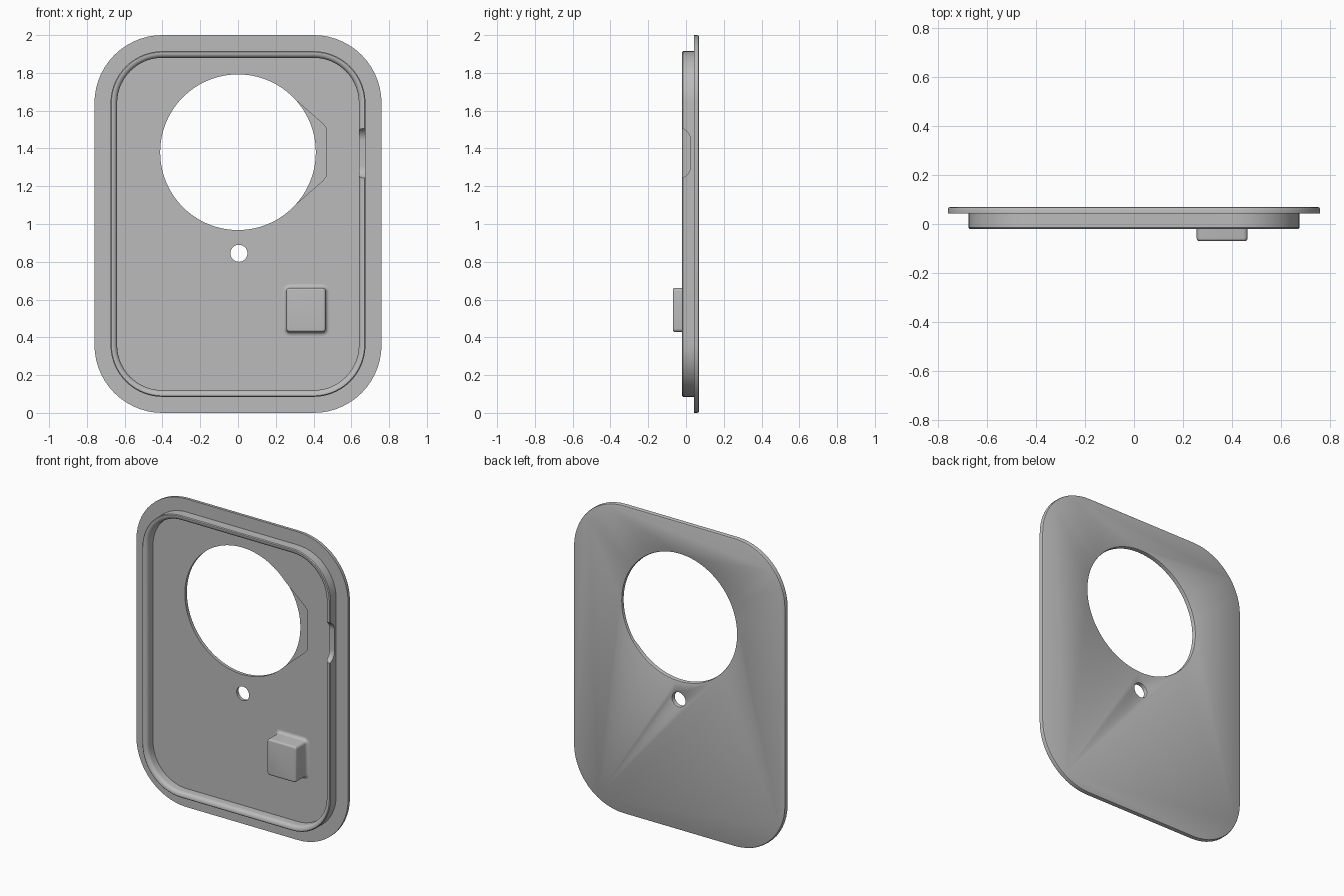
import bpy, bmesh, math
from mathutils import Vector

if "Cube" in bpy.data.objects:
    bpy.data.objects.remove(bpy.data.objects["Cube"], do_unlink=True)

grey = bpy.data.materials.new("plain grey")
grey.use_nodes = True
colour = (0.5, 0.5, 0.5, 1)
grey.diffuse_color = colour
grey.node_tree.nodes["Principled BSDF"].inputs["Base Color"].default_value = colour

FLOOR = 0.043   # front face of the plate
BACK = 0.07     # back face of the plate


def rounded_rect(hw, hh, r, steps=14):
    """Outline points (u, v) of a rounded rectangle about the origin."""
    pts = []
    for q, (su, sv) in enumerate([(1, 1), (-1, 1), (-1, -1), (1, -1)]):
        for i in range(steps + 1):
            a = math.pi / 2 * (q + i / steps)
            pts.append((su * (hw - r) + r * math.cos(a), sv * (hh - r) + r * math.sin(a)))
    return pts


def circle(r, n=96):
    return [(r * math.cos(math.tau * i / n), r * math.sin(math.tau * i / n)) for i in range(n)]


def loft(name, rings):
    """Skin a list of point rings into a closed solid."""
    bm = bmesh.new()
    loops = [[bm.verts.new(p) for p in ring] for ring in rings]
    for a, b in zip(loops, loops[1:]):
        for i in range(len(a)):
            j = (i + 1) % len(a)
            bm.faces.new((a[i], a[j], b[j], b[i]))
    bm.faces.new(loops[0])
    bm.faces.new(loops[-1])
    bmesh.ops.recalc_face_normals(bm, faces=bm.faces)
    mesh = bpy.data.meshes.new(name)
    bm.to_mesh(mesh)
    bm.free()
    mesh.materials.append(grey)
    obj = bpy.data.objects.new(name, mesh)
    bpy.context.collection.objects.link(obj)
    return obj


def at(outline, y, x=0, z=0):
    """Place an outline facing the front at depth y."""
    return [Vector((x + u, y, z + v)) for u, v in outline]


def select(obj):
    bpy.ops.object.select_all(action="DESELECT")
    obj.select_set(True)
    bpy.context.view_layer.objects.active = obj


def cut(obj, cutter):
    mod = obj.modifiers.new("cut", "BOOLEAN")
    mod.operation = "DIFFERENCE"
    mod.solver = "EXACT"
    mod.object = cutter
    select(obj)
    bpy.ops.object.modifier_apply(modifier=mod.name)
    bpy.data.objects.remove(cutter, do_unlink=True)


# Plate with raised rim: half width and depth of each section
section = [(0.75, BACK), (0.757, 0.067), (0.76, 0.06), (0.76, FLOOR),
           (0.675, FLOOR), (0.675, -0.015), (0.67, -0.02)]
lip = 0.025
for i in range(7):
    a = math.pi / 2 * i / 6
    section.append((0.64 + lip * (1 - math.sin(a)), -0.02 + lip * (1 - math.cos(a))))
section.append((0.64, FLOOR))
plate = loft("plate_with_rim",
             [at(rounded_rect(w, w + 0.24, w - 0.4), y, z=1) for w, y in section])

# Shallow pocket beside the large opening
half = [(0, 0.41), (0.29, 0.29), (0.45, 0.15), (0.465, 0.13)]
pocket = half + [(u, -v) for u, v in reversed(half)]
cut(plate, loft("pocket_cutter", [at(pocket, y, z=1.38) for y in (0.02, FLOOR + 0.008)]))

# Large opening and small hole, both eased at the back
for x, z, r, ease in [(0, 1.38, 0.412, 0.008), (0.005, 0.845, 0.045, 0.01)]:
    steps = [(r, -0.1), (r, BACK - ease), (r + ease * 0.3, BACK - ease * 0.3),
             (r + ease, BACK), (r + ease, 0.1)]
    cut(plate, loft("hole_cutter", [at(circle(rad), y, x, z) for rad, y in steps]))

# Rounded notch through the left side of the rim
notch = rounded_rect(0.07, 0.135, 0.069)
cut(plate, loft("notch_cutter",
                [[Vector((x, u - 0.045, v + 1.375)) for u, v in notch] for x in (0.6, 0.72)]))

# Small block with a filleted base and eased front edges
block_section = []
for i in range(6):      # concave base
    a = math.pi / 2 * i / 5
    block_section.append((0.02 * (1 - math.sin(a)), FLOOR - 0.02 * (1 - math.cos(a))))
for i in range(6):      # rounded front
    a = math.pi / 2 * i / 5
    block_section.append((-0.012 * (1 - math.cos(a)), -0.058 - 0.012 * math.sin(a)))
block = loft("block", [at(rounded_rect(0.104 + d, 0.117 + d, 0.018 + d, 5), y, 0.36, 0.545)
                       for d, y in block_section])

for obj in (plate, block):
    select(obj)
    bpy.ops.object.shade_smooth_by_angle(angle=math.radians(32))
